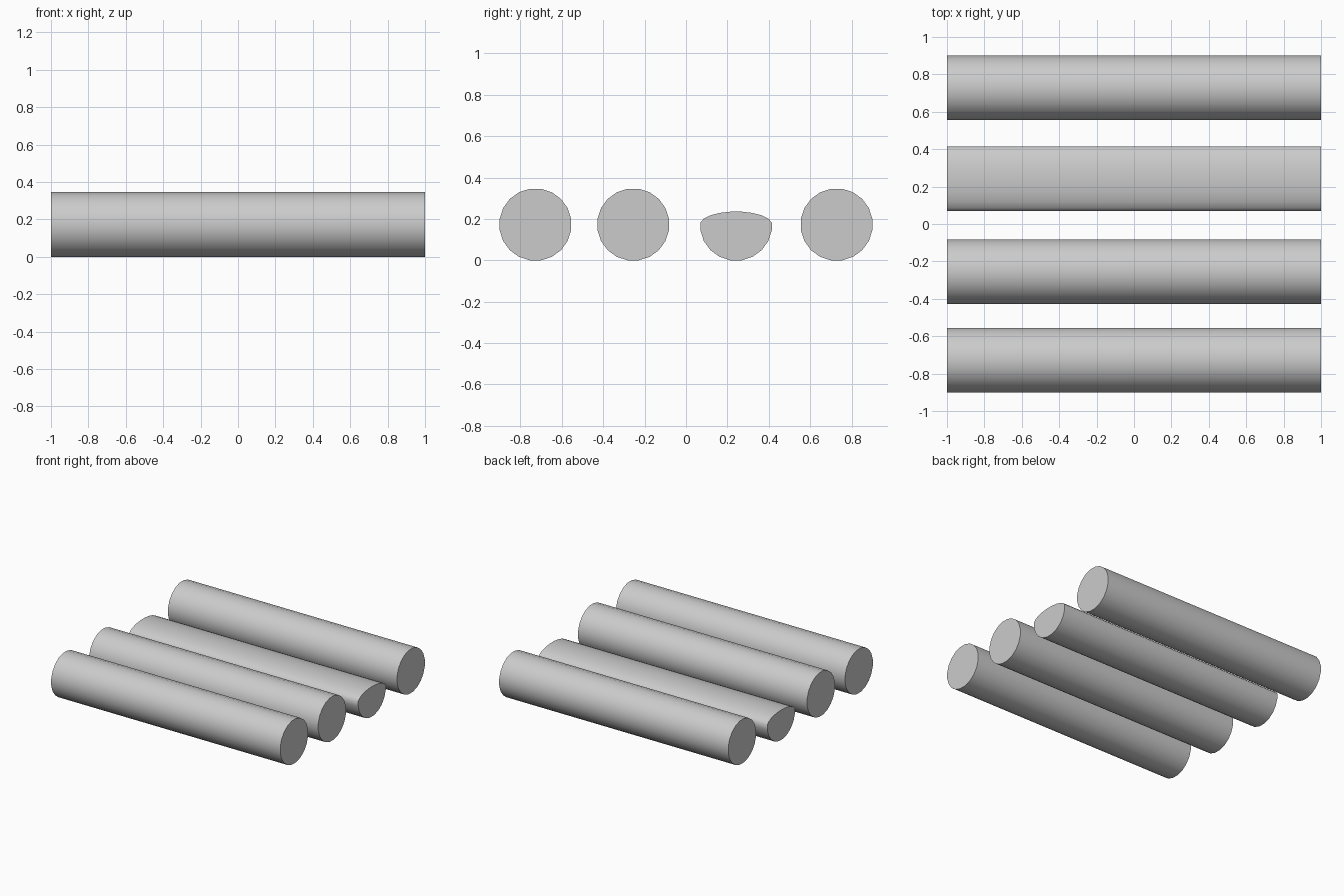
import bpy, math

if "Cube" in bpy.data.objects:
    bpy.data.objects.remove(bpy.data.objects["Cube"])

SIDES = 20
RADIUS = 0.175
APOTHEM = RADIUS * math.cos(math.pi / SIDES)


def log(name, y, top_scale=1.0):
    """Log lying along x; top_scale squashes the upper half of its section."""
    bpy.ops.mesh.primitive_cylinder_add(vertices=SIDES, radius=RADIUS, depth=2)
    ob = bpy.context.object
    ob.name = name
    for v in ob.data.vertices:
        # half-step turn puts a flat at the bottom, then lay along x
        a = math.atan2(v.co.y, v.co.x) + math.pi / SIDES
        x, dy, dz = v.co.z, RADIUS * math.cos(a), RADIUS * math.sin(a)
        if dz > 0:
            dz *= top_scale
        v.co = (x, y + dy, APOTHEM + dz)
    bpy.ops.object.shade_smooth_by_angle(angle=math.radians(50))
    return ob


# Three round logs and one with a worn, flattened top
log("front_log", -0.728)
log("middle_front_log", -0.255)
log("flattened_log", 0.242, 0.36)
log("back_log", 0.728)
